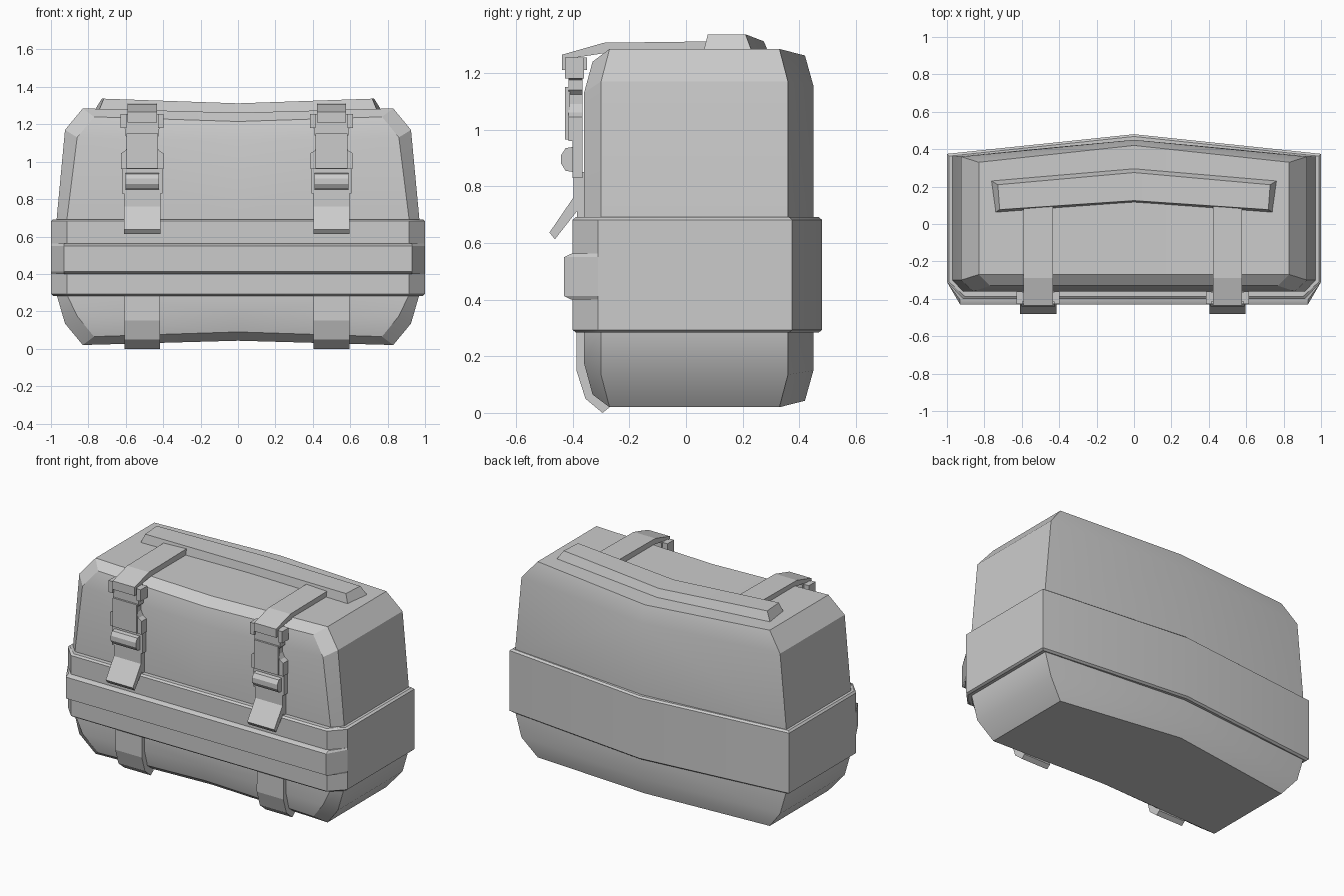
import bpy, bmesh

if "Cube" in bpy.data.objects:
    bpy.data.objects.remove(bpy.data.objects["Cube"])


def finish(name, bm, smooth=False, mirror=False):
    """Turn a bmesh into an object, optionally mirrored and smoothed by angle."""
    bmesh.ops.recalc_face_normals(bm, faces=bm.faces)
    me = bpy.data.meshes.new(name)
    bm.to_mesh(me)
    bm.free()
    ob = bpy.data.objects.new(name, me)
    bpy.context.collection.objects.link(ob)
    if mirror:
        mod = ob.modifiers.new("Mirror", 'MIRROR')
        mod.use_clip = True
    if smooth:
        bpy.ops.object.select_all(action='DESELECT')
        ob.select_set(True)
        bpy.context.view_layer.objects.active = ob
        bpy.ops.object.shade_smooth_by_angle(angle=0.5)
    return ob


def half_loft(name, rings):
    """Loft half rings (front centre round to back centre), cap, mirror in x."""
    bm = bmesh.new()
    cache = {}

    def face(pts):
        vs = []
        for p in pts:
            k = tuple(round(c, 4) for c in p)
            if k not in cache:
                cache[k] = bm.verts.new(k)
            if cache[k] not in vs:
                vs.append(cache[k])
        if len(vs) > 2:
            bm.faces.new(vs)

    for a, b in zip(rings, rings[1:]):
        for i in range(len(a) - 1):
            face((a[i], a[i + 1], b[i + 1], b[i]))
    face(rings[0])
    face(rings[-1])
    return finish(name, bm, True, True)


def prism(name, pts, axis, lo, hi):
    """Extrude a 2D outline along axis x (points are y,z) or y (points are x,z)."""
    bm = bmesh.new()
    at = (lambda p, d: (d, p[0], p[1])) if axis == 'x' else (lambda p, d: (p[0], d, p[1]))
    a = [bm.verts.new(at(p, lo)) for p in pts]
    b = [bm.verts.new(at(p, hi)) for p in pts]
    bm.faces.new(a)
    bm.faces.new(b)
    n = len(pts)
    for i in range(n):
        bm.faces.new((a[i], a[(i + 1) % n], b[(i + 1) % n], b[i]))
    return finish(name, bm)


def box(name, x0, x1, y0, y1, z0, z1):
    return prism(name, [(x0, z0), (x1, z0), (x1, z1), (x0, z1)], 'y', y0, y1)


# case body: the underside repeats the top, flipped in height
upper = [
    [(0, -.36, .69), (.915, -.36, .69), (.97, -.30, .69), (.97, .36, .69), (0, .45, .69)],
    [(0, -.36, 1.11), (.86, -.36, 1.13), (.925, -.30, 1.17), (.925, .36, 1.17), (0, .45, 1.155)],
    [(0, -.33, 1.215), (.77, -.33, 1.24), (.83, -.27, 1.285), (.83, .33, 1.285), (0, .42, 1.262)],
    [(0, -.27, 1.262), (.83, -.27, 1.285), (.83, -.27, 1.285), (.83, .33, 1.285), (0, .42, 1.262)],
]
lower = [[(x, y, 1.305 - z) for x, y, z in r] for r in reversed(upper[1:])]
waist = [[(x, y, .29) for x, y, z in upper[0]]]
half_loft("case_body", lower + waist + upper)


# wide band around the waist, with a small bevelled lip
def band_ring(z, d):
    return [(0, -.40 + d, z), (.915 - d, -.40 + d, z), (1 - d, -.31, z),
            (1 - d, .375 - d, z), (0, .48 - d, z)]


half_loft("waist_band", [band_ring(.283, .012), band_ring(.293, 0),
                         band_ring(.682, 0), band_ring(.692, .012)])


# raised rail across the front of the band
def rail_ring(z, d):
    return [(0, -.43 + d, z), (.93, -.43 + d, z), (1, -.31, z), (.9, -.31, z), (0, -.31, z)]


half_loft("front_rail", [rail_ring(.40, .025), rail_ring(.412, 0),
                         rail_ring(.55, 0), rail_ring(.562, .025)])

# raised ridge on the lid
half_loft("lid_ridge", [
    [(0, .115, 1.25), (.745, .06, 1.27), (.77, .235, 1.27), (0, .30, 1.25)],
    [(0, .125, 1.312), (.718, .077, 1.337), (.728, .21, 1.337), (0, .275, 1.312)]])

# straps and buckles
for side, c in (("left", -.512), ("right", .5)):
    # strap over the lid
    prism(side + "_top_strap", [(.11, 1.26), (.11, 1.312), (-.29, 1.307), (-.437, 1.265),
                                (-.437, 1.21), (-.42, 1.21), (-.42, 1.25), (-.29, 1.27)],
          'x', c - .078, c + .078)
    box(side + "_strap_loop", c - .078, c + .078, -.437, -.35, 1.21, 1.255)
    # buckle: stepped outline with waisted prongs
    half = [(.113, 1.255), (.113, 1.19), (.09, 1.175), (.09, 1.14), (.075, 1.125), (.075, 1.09),
            (.09, 1.06), (.113, 1.045), (.113, .96)]
    outline = [(c + x, z) for x, z in half] + [(c - x, z) for x, z in reversed(half)]
    prism(side + "_buckle", outline, 'y', -.415, -.365)
    box(side + "_buckle_cover", c - .085, c + .085, -.427, -.41, .965, 1.15)
    for s in (-1, 1):
        xs = sorted((c + s * .085, c + s * .115))
        box(side + "_buckle_ear", *xs, -.427, -.36, 1.18, 1.255)
    # adjuster frame with its cross bar
    box(side + "_adjuster", c - .108, c + .108, -.40, -.365, .83, .965)
    prism(side + "_adjuster_bar", [(-.395, .85), (-.425, .855), (-.441, .88), (-.441, .91),
                                   (-.425, .935), (-.395, .94)], 'x', c - .09, c + .09)
    # loose strap end
    prism(side + "_strap_end", [(-.375, .85), (-.398, .85), (-.398, .76), (-.482, .637),
                                (-.463, .613), (-.375, .725)], 'x', c - .097, c + .097)
    # strap running down behind the band and under the case
    prism(side + "_lower_strap", [(-.35, .85), (-.385, .85), (-.387, .15), (-.355, .05),
                                  (-.295, .0), (-.27, .02), (-.27, .05), (-.32, .1), (-.35, .2)],
          'x', c - .095, c + .095)
